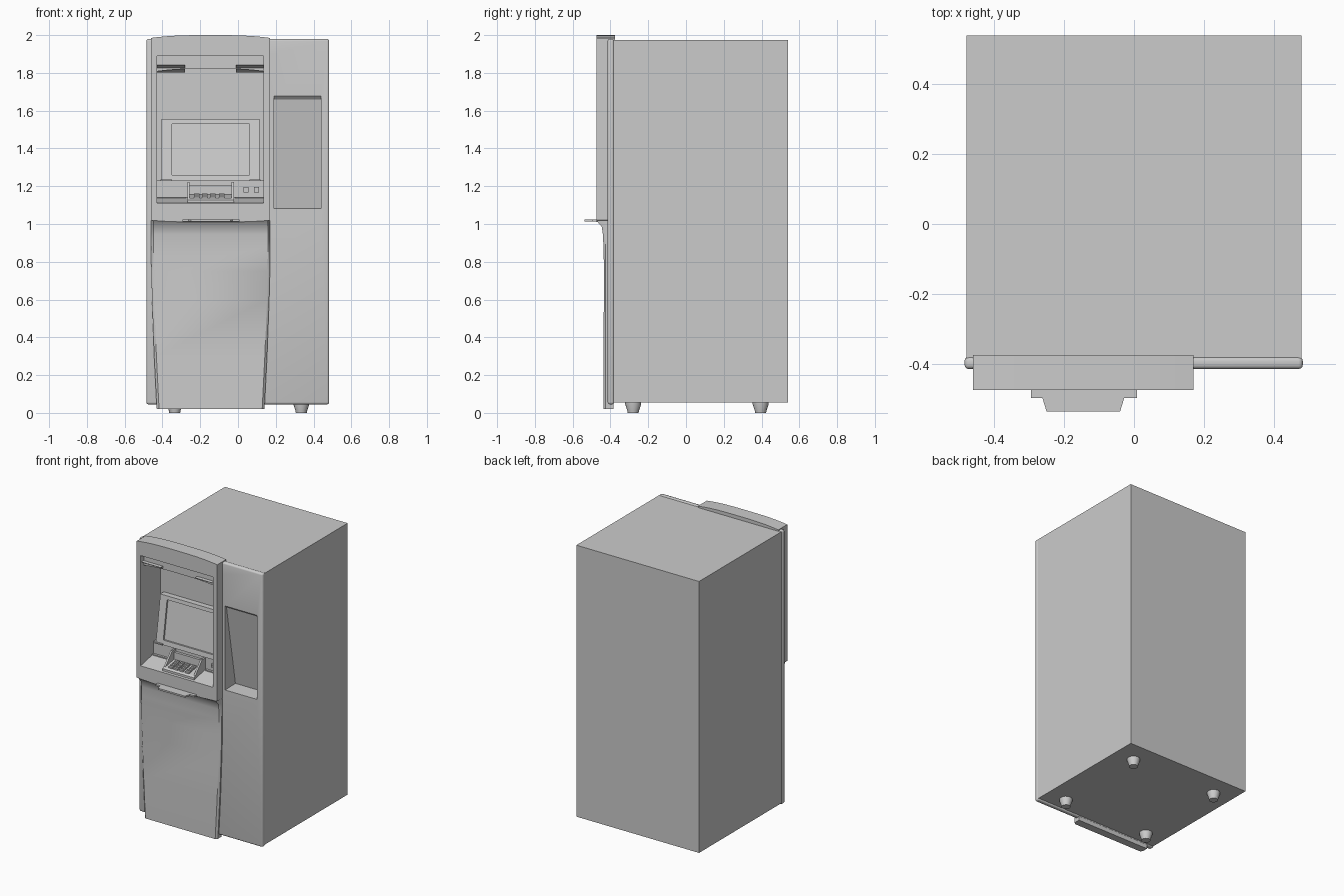
import bpy, bmesh, math

if "Cube" in bpy.data.objects:
    bpy.data.objects.remove(bpy.data.objects["Cube"])

CX = -0.145            # centre line of the fascia
L, R = -0.43, 0.135    # alcove sides


def make(name, bm, smooth=None):
    bmesh.ops.recalc_face_normals(bm, faces=bm.faces)
    me = bpy.data.meshes.new(name)
    bm.to_mesh(me)
    bm.free()
    ob = bpy.data.objects.new(name, me)
    bpy.context.collection.objects.link(ob)
    if smooth:
        activate(ob)
        bpy.ops.object.shade_smooth_by_angle(angle=math.radians(smooth))
    return ob


def activate(ob):
    bpy.ops.object.select_all(action='DESELECT')
    ob.select_set(True)
    bpy.context.view_layer.objects.active = ob


def loft(name, rings, smooth=None):
    """Skin a list of equal closed rings and cap both ends."""
    bm = bmesh.new()
    rows = [[bm.verts.new(p) for p in ring] for ring in rings]
    n = len(rows[0])
    for a, b in zip(rows, rows[1:]):
        for i in range(n):
            j = (i + 1) % n
            bm.faces.new((a[i], a[j], b[j], b[i]))
    bm.faces.new(rows[0])
    bm.faces.new(rows[-1])
    return make(name, bm, smooth)


def prism(name, axis, pts, a, b, smooth=None):
    """Extrude a 2D profile along an axis from a to b."""
    place = {'x': lambda u, v, w: (w, u, v),
             'y': lambda u, v, w: (u, w, v),
             'z': lambda u, v, w: (u, v, w)}[axis]
    return loft(name, [[place(u, v, w) for u, v in pts] for w in (a, b)], smooth)


def box(name, x0, x1, y0, y1, z0, z1):
    return prism(name, 'z', [(x0, y0), (x1, y0), (x1, y1), (x0, y1)], z0, z1)


def cut(cutter, targets):
    cutter.hide_render = True
    for ob in targets:
        m = ob.modifiers.new("cut", 'BOOLEAN')
        m.operation, m.object, m.solver = 'DIFFERENCE', cutter, 'EXACT'
        activate(ob)
        bpy.ops.object.modifier_apply(modifier=m.name)
    bpy.data.objects.remove(cutter)


# Cabinet and the front door with rounded edges
cabinet = box("cabinet", -0.48, 0.48, -0.385, 0.54, 0.055, 1.975)
door = box("front_door", -0.485, 0.483, -0.415, -0.38, 0.045, 1.98)
bev = door.modifiers.new("round", 'BEVEL')
bev.width, bev.segments = 0.012, 3
activate(door)
bpy.ops.object.modifier_apply(modifier="round")
bpy.ops.object.shade_smooth_by_angle(angle=math.radians(40))

# Upper fascia with gently bowed top and bottom edges
ts = [i / 8 - 1 for i in range(17)]
top = [(CX + 0.315 * t, 1.985 + 0.015 * (1 - abs(t) ** 3)) for t in ts]
low = [(CX + 0.315 * t, 1.02 - 0.01 * (1 - abs(t) ** 3)) for t in reversed(ts)]
fascia = prism("upper_fascia", 'y', top + low, -0.475, -0.375, 30)

# Alcove cut through fascia, door and cabinet
alcove = prism("alcove_cutter", 'x',
               [(-0.6, 1.11), (-0.475, 1.11), (-0.33, 1.14), (-0.33, 1.23),
                (-0.25, 1.23), (-0.25, 1.89), (-0.6, 1.89)], L, R)
cut(alcove, [fascia, door, cabinet])

# Slanted recess in the right side of the door
recess = prism("recess_cutter", 'x',
               [(-0.5, 1.08), (-0.30, 1.085), (-0.40, 1.66),
                (-0.418, 1.68), (-0.5, 1.68)], 0.19, 0.44)
cut(recess, [door, cabinet])

# Lower panel: tapered, flaring out below the fascia
rings = []
for z, hw, y in [(0.02, 0.285, -0.438), (0.3, 0.299, -0.437), (0.6, 0.31, -0.435),
                 (0.75, 0.314, -0.434), (0.88, 0.315, -0.437), (0.945, 0.315, -0.44),
                 (0.985, 0.315, -0.446), (1.018, 0.315, -0.474)]:
    rings.append([(CX + u, v, z) for u, v in
                  [(-hw, -0.383), (-hw, -0.425), (-hw + 0.012, y),
                   (hw - 0.012, y), (hw, -0.425), (hw, -0.383)]])
loft("lower_panel", rings, 40)

# Hand shelf under the alcove
prism("hand_shelf", 'z',
      [(-0.295, -0.46), (-0.295, -0.498), (-0.262, -0.498), (-0.25, -0.537),
       (-0.04, -0.537), (-0.028, -0.498), (0.008, -0.498), (0.008, -0.46)],
      1.013, 1.024)

# Header inside the alcove with an arched lower edge
arch = [(CX + 0.2825 * t, 1.822 - 0.014 * abs(t) ** 3) for t in ts]
prism("alcove_header", 'y', [(L, 1.9)] + arch + [(R, 1.9)], -0.44, -0.245, 30)
for side, x0, x1 in [("left", L, -0.28), ("right", -0.01, R)]:
    prism("lamp_" + side, 'x', [(-0.468, 1.842), (-0.40, 1.802), (-0.26, 1.802),
                                (-0.26, 1.842)], x0, x1)

# Tilted screen surround with an inset screen
bezel = prism("screen_surround", 'x',
              [(-0.34, 1.228), (-0.29, 1.555), (-0.245, 1.555), (-0.245, 1.228)],
              -0.405, 0.115)
cut(prism("screen_cutter", 'x', [(-0.5, 1.26), (-0.323, 1.26), (-0.282, 1.53),
                                 (-0.5, 1.53)], -0.35, 0.06), [bezel])

# Keypad: base, side shields, back and keys
prism("keypad_base", 'x', [(-0.46, 1.105), (-0.46, 1.128), (-0.45, 1.137),
                           (-0.35, 1.155), (-0.325, 1.155), (-0.325, 1.105)],
      -0.268, -0.022)
for side, x0 in [("left", -0.268), ("right", -0.034)]:
    prism("keypad_shield_" + side, 'x',
          [(-0.452, 1.13), (-0.37, 1.222), (-0.328, 1.222), (-0.328, 1.13)],
          x0, x0 + 0.012)
box("keypad_back", -0.258, -0.032, -0.348, -0.325, 1.14, 1.205)
for col in range(4):
    for row in range(4):
        x, y = -0.218 + col * 0.042 + (0.006 if col == 3 else 0), -0.438 + row * 0.023
        z = 1.137 + (y + 0.45) * 0.18
        box("key", x - 0.015, x + 0.015, y - 0.008, y + 0.008, z - 0.004, z + 0.009)

# Card readers and slot lips beside the keypad
for x in (0.042, 0.098):
    box("card_reader", x - 0.014, x + 0.014, -0.34, -0.325, 1.168, 1.196)
    box("card_slot", x - 0.009, x + 0.009, -0.345, -0.335, 1.179, 1.185)
for x0, x1 in [(L, -0.275), (-0.015, R)]:
    box("tray_lip", x0, x1, -0.345, -0.325, 1.135, 1.144)
for x0, x1 in [(-0.41, -0.35), (0.06, 0.12)]:
    box("ledge_tab", x0, x1, -0.35, -0.325, 1.228, 1.236)

# Tapered feet
for x in (-0.335, 0.335):
    for y in (-0.28, 0.395):
        loft("foot", [[(x + r * math.cos(k * math.pi / 8), y + r * math.sin(k * math.pi / 8), z)
                       for k in range(16)]
                      for z, r in [(0, 0.029), (0.012, 0.031), (0.045, 0.042), (0.058, 0.042)]], 40)
